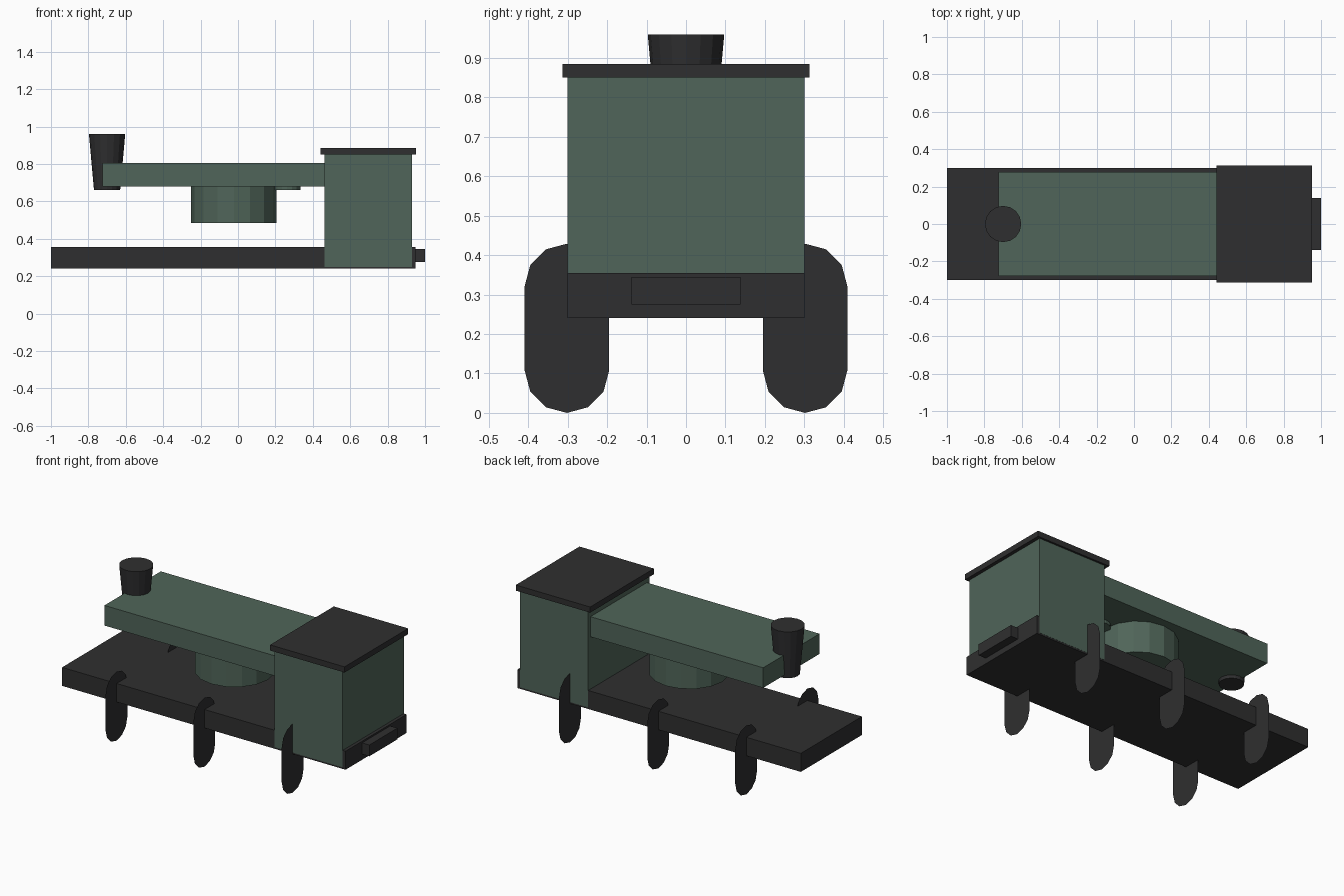
import bpy, bmesh, math

cube = bpy.data.objects.get("Cube")
if cube:
    bpy.data.objects.remove(cube, do_unlink=True)


def make_material(name, rgb):
    mat = bpy.data.materials.new(name)
    mat.use_nodes = True
    colour = (*rgb, 1.0)
    mat.diffuse_color = colour
    mat.node_tree.nodes["Principled BSDF"].inputs["Base Color"].default_value = colour
    return mat


green = make_material("dull green", (0.08, 0.13, 0.1))
dark = make_material("charcoal", (0.028, 0.028, 0.029))


def add_object(name, bm, mat):
    bmesh.ops.recalc_face_normals(bm, faces=bm.faces)
    mesh = bpy.data.meshes.new(name)
    bm.to_mesh(mesh)
    bm.free()
    mesh.materials.append(mat)
    obj = bpy.data.objects.new(name, mesh)
    bpy.context.collection.objects.link(obj)
    return obj


def box(name, x, half_y, z, mat):
    """Box from x and z ranges, centred on y = 0."""
    bm = bmesh.new()
    bmesh.ops.create_cube(bm, size=1)
    bmesh.ops.scale(bm, vec=(x[1] - x[0], 2 * half_y, z[1] - z[0]), verts=bm.verts)
    bmesh.ops.translate(bm, vec=(sum(x) / 2, 0, sum(z) / 2), verts=bm.verts)
    return add_object(name, bm, mat)


def cone(name, x, z, r_bottom, r_top, mat, sides=16):
    """Upright faceted cylinder or cone on the centre line."""
    bm = bmesh.new()
    bmesh.ops.create_cone(bm, cap_ends=True, segments=sides, radius1=r_bottom,
                          radius2=r_top, depth=z[1] - z[0])
    bmesh.ops.translate(bm, vec=(x, 0, sum(z) / 2), verts=bm.verts)
    return add_object(name, bm, mat)


def blade(name, x, y, mat, r=0.107, low=0.107, high=0.322):
    """Flat paper-thin plate with rounded ends, facing along x."""
    bm = bmesh.new()
    verts = []
    for centre, start in ((high, 0), (low, math.pi)):
        for i in range(7):
            a = start + i * math.pi / 6
            verts.append(bm.verts.new((x, y + r * math.cos(a), centre + r * math.sin(a))))
    bm.faces.new(verts)
    return add_object(name, bm, mat)


# Base slab and its end tab
box("base_slab", (-1, 0.95), 0.3, (0.24, 0.355), dark)
box("end_tab", (0.94, 1.0), 0.138, (0.275, 0.345), dark)

# Tower with overhanging lid
box("tower", (0.463, 0.93), 0.301, (0.25, 0.855), green)
box("tower_lid", (0.44, 0.952), 0.313, (0.85, 0.885), dark)

# Arm with the parts hanging below it
box("arm", (-0.725, 0.47), 0.277, (0.68, 0.805), green)
cone("drum", -0.0225, (0.485, 0.69), 0.228, 0.228, green)
cone("small_boss", 0.262, (0.66, 0.69), 0.073, 0.073, green)

# Tapered knob through the arm tip
cone("knob", -0.7, (0.66, 0.96), 0.07, 0.097, dark)

# Three pairs of round-ended side plates
for side, y in (("right", -0.302), ("left", 0.302)):
    for i, x in enumerate((-0.625, -0.02, 0.587)):
        blade(f"{side}_side_plate_{i + 1}", x, y, dark)
